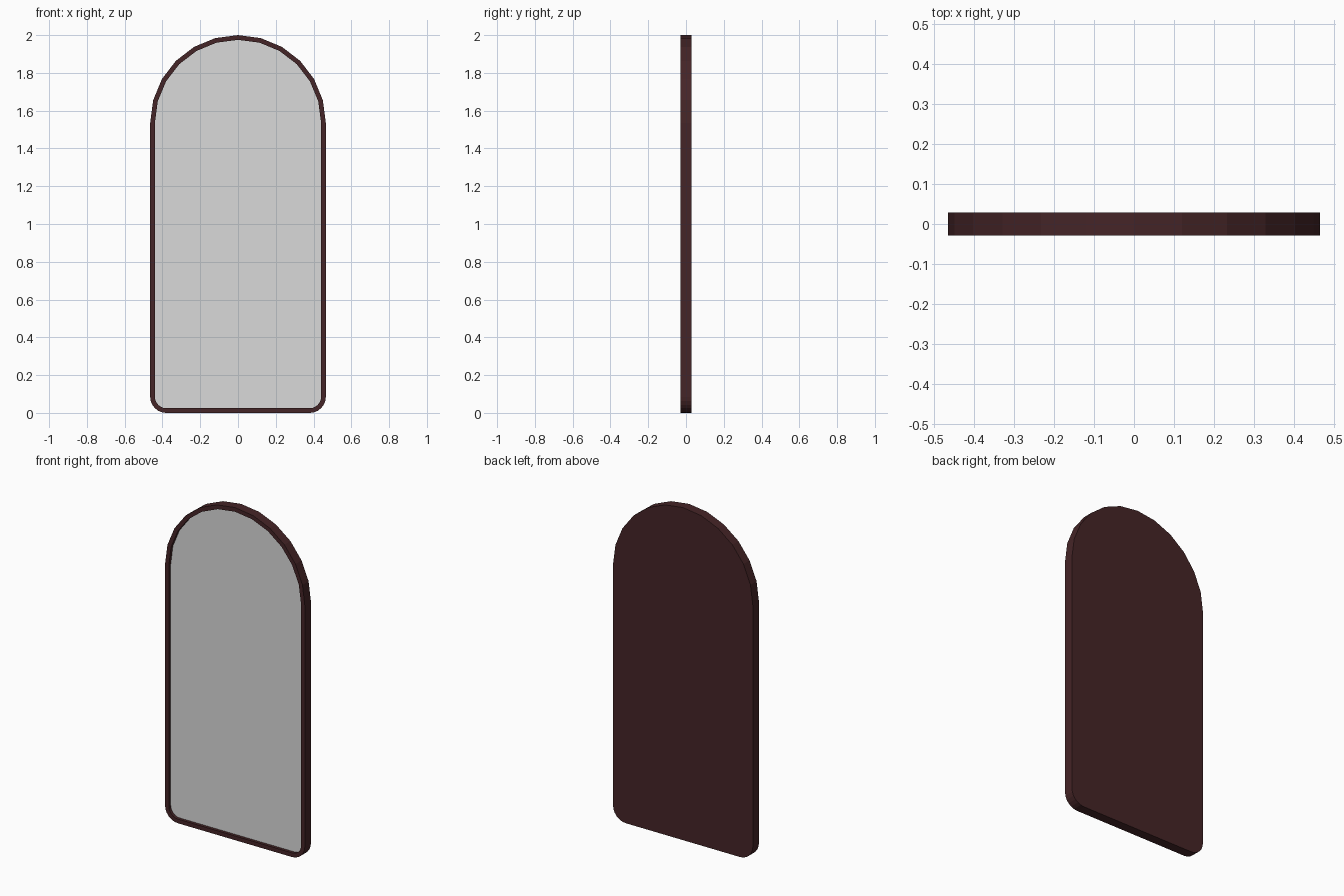
import bpy, bmesh, math

if "Cube" in bpy.data.objects:
    bpy.data.objects.remove(bpy.data.objects["Cube"])

HALF_W, HEIGHT, DEPTH = 0.465, 2.0, 0.058
CORNER, RIM, RECESS = 0.085, 0.025, 0.018
FRONT, BACK = -DEPTH / 2, DEPTH / 2


def material(name, rgb):
    m = bpy.data.materials.new(name)
    m.diffuse_color = (*rgb, 1)
    m.use_nodes = True
    m.node_tree.nodes["Principled BSDF"].inputs["Base Color"].default_value = m.diffuse_color
    return m


def arc(cx, cz, r, start, end, steps):
    angles = [math.radians(start + (end - start) * i / steps) for i in range(steps + 1)]
    return [(cx + r * math.cos(a), cz + r * math.sin(a)) for a in angles]


def outline(inset):
    """Arched panel with rounded lower corners, shrunk evenly by inset."""
    cx = HALF_W - CORNER
    r = CORNER - inset
    return (arc(0, HEIGHT - HALF_W, HALF_W - inset, 0, 180, 12)
            + arc(-cx, CORNER, r, 180, 270, 6)
            + arc(cx, CORNER, r, 270, 360, 6))


def ring(bm, inset, y):
    return [bm.verts.new((x, y, z)) for x, z in outline(inset)]


def bridge(bm, a, b):
    n = len(a)
    for i in range(n):
        j = (i + 1) % n
        bm.faces.new((a[i], a[j], b[j], b[i]))


def finish(bm, name, mat):
    bmesh.ops.recalc_face_normals(bm, faces=bm.faces)
    mesh = bpy.data.meshes.new(name)
    bm.to_mesh(mesh)
    bm.free()
    mesh.materials.append(mat)
    obj = bpy.data.objects.new(name, mesh)
    bpy.context.collection.objects.link(obj)


wood = material("dark_red_brown", (0.06, 0.018, 0.020))
silver = material("mirror_grey", (0.70, 0.70, 0.70))

# Frame: a closed tray with a raised front rim and a solid back
bm = bmesh.new()
rings = [ring(bm, 0, BACK), ring(bm, 0, FRONT),
         ring(bm, RIM, FRONT), ring(bm, RIM, FRONT + RECESS + 0.006)]
for a, b in zip(rings, rings[1:]):
    bridge(bm, a, b)
bm.faces.new(rings[0])
bm.faces.new(rings[-1])
finish(bm, "frame", wood)

# Mirror glass: thin plate set inside the rim
bm = bmesh.new()
front = ring(bm, RIM, FRONT + RECESS)
back = ring(bm, RIM, FRONT + RECESS + 0.005)
bridge(bm, front, back)
bm.faces.new(front)
bm.faces.new(back)
finish(bm, "mirror_glass", silver)
